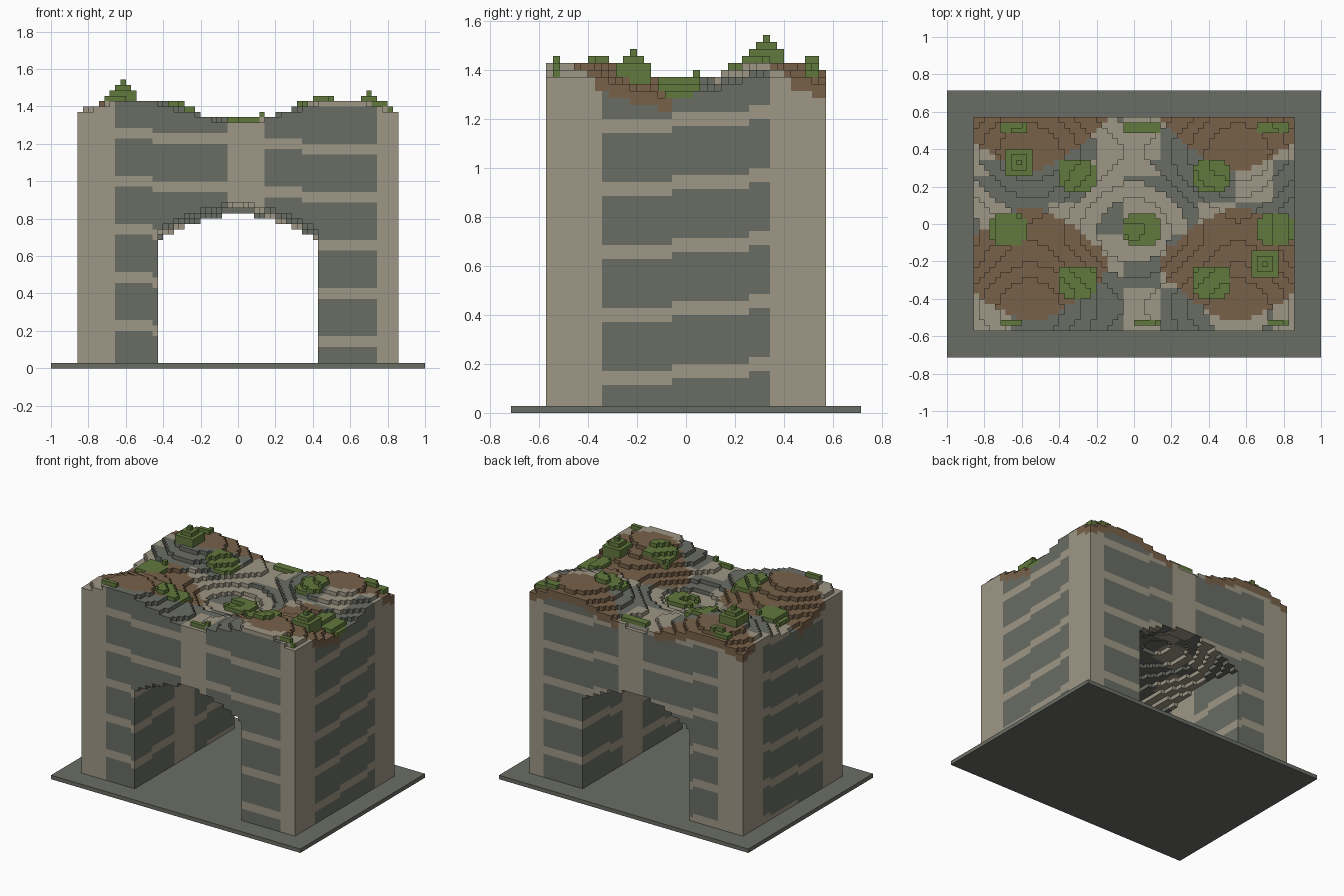
import bpy, bmesh
from math import cos, pi, floor, hypot

if "Cube" in bpy.data.objects:
    bpy.data.objects.remove(bpy.data.objects["Cube"])

V = 1 / 35            # block size
NX, NY = 60, 40       # footprint of the rock in blocks


def material(name, rgb):
    m = bpy.data.materials.new(name)
    lin = [((c / 255 + 0.055) / 1.055) ** 2.4 for c in rgb]
    m.diffuse_color = (*lin, 1)
    m.use_nodes = True
    m.node_tree.nodes["Principled BSDF"].inputs["Base Color"].default_value = m.diffuse_color
    return m


MATS = [material("grey stone", (106, 109, 101)),
        material("tan stone", (158, 151, 134)),
        material("brown soil", (120, 97, 73)),
        material("green leaves", (97, 121, 61))]
GREY, TAN, SOIL, GREEN = range(4)


def centre(i, j):
    return (i + 0.5 - NX / 2) * V, (j + 0.5 - NY / 2) * V


def ground_height(x, y):
    # rolling top: four rounded hills and a central hollow
    return floor(47.4 + 2 * cos(5.66 * (abs(x) - 0.556)) + 1.5 * cos(7.57 * (y - 0.38)))


def ceiling(x, y):
    # underside of the passage, 1 where there is no passage
    if abs(x) > 15 * V:
        return 1
    return floor(24.3 + 5 * cos(pi * x / 0.86) + 1 + cos(7.85 * (y + 0.571)))


def stone(i, j, k):
    # slanted strata and upright tan pillars
    r = NY - 1 - j
    if (i // 7 + r // 8) % 4 == 0 or (k + i // 14 + r // 11) % 9 in (1, 2):
        return TAN
    return GREY


# Rock with a soil cover
rock, top = {}, {}
for i in range(NX):
    for j in range(NY):
        x, y = centre(i, j)
        h = top[i, j] = ground_height(x, y)
        soil = cos(5.66 * (abs(x) - 0.556)) + cos(7.8 * (y + 0.215)) > 0.278
        for k in range(ceiling(x, y), h):
            rock[i, j, k] = SOIL if soil and k >= h - 2 else stone(i, j, k)

# Grass: round patches (x, y) and edge strips (x0, x1, y0, y1)
DISCS = [(-0.305, 0.26), (0.413, 0.26), (-0.67, -0.025), (0.043, -0.025),
         (0.757, -0.025), (-0.3, -0.305), (0.413, -0.305)]
STRIPS = [(-0.715, -0.57, 0.485, 0.545), (-0.06, 0.14, 0.485, 0.545),
          (0.655, 0.83, 0.485, 0.545), (-0.715, -0.6, -0.545, -0.512),
          (0.0, 0.14, -0.545, -0.512), (0.714, 0.825, -0.545, -0.512)]
grass = {}
for (i, j), h in top.items():
    x, y = centre(i, j)
    if (any(hypot(x - a, y - b) < 0.108 and abs(y - b) < 0.09 for a, b in DISCS)
            or any(a < x < b and c < y < d for a, b, c, d in STRIPS)):
        grass[i, j, h] = GREEN

# Stepped shrubs
shrubs = {}
for a, b in ((8, 31), (54, 12)):
    base = top[a, b]
    for i in range(a - 2, a + 3):
        for j in range(b - 2, b + 3):
            d = max(abs(i - a), abs(j - b))
            for k in range(top[i, j], base + (4, 3, 2)[d]):
                shrubs[i, j, k] = GREEN
                grass.pop((i, j, k), None)

solid = set(rock) | set(grass) | set(shrubs)

# Corner offsets of each block side, keyed by its direction
SIDES = {(1, 0, 0): ((1, 0, 0), (1, 1, 0), (1, 1, 1), (1, 0, 1)),
         (-1, 0, 0): ((0, 0, 0), (0, 0, 1), (0, 1, 1), (0, 1, 0)),
         (0, 1, 0): ((0, 1, 0), (0, 1, 1), (1, 1, 1), (1, 1, 0)),
         (0, -1, 0): ((0, 0, 0), (1, 0, 0), (1, 0, 1), (0, 0, 1)),
         (0, 0, 1): ((0, 0, 1), (1, 0, 1), (1, 1, 1), (0, 1, 1)),
         (0, 0, -1): ((0, 0, 0), (0, 1, 0), (1, 1, 0), (1, 0, 0))}


def build(name, blocks):
    """Make one object from the exposed sides of its blocks."""
    verts, faces, mats = {}, [], []
    for (i, j, k), m in blocks.items():
        for (dx, dy, dz), corners in SIDES.items():
            if (i + dx, j + dy, k + dz) in solid or k + dz == 0:
                continue
            faces.append([verts.setdefault((i + a, j + b, k + c), len(verts))
                          for a, b, c in corners])
            mats.append(m)
    mesh = bpy.data.meshes.new(name)
    mesh.from_pydata([((a - NX / 2) * V, (b - NY / 2) * V, c * V) for a, b, c in verts], [], faces)
    for m in MATS:
        mesh.materials.append(m)
    mesh.polygons.foreach_set("material_index", mats)
    mesh.update()
    bpy.context.collection.objects.link(bpy.data.objects.new(name, mesh))


build("rock_arch", rock)
build("grass_patches", grass)
build("shrubs", shrubs)

# Base plate
bpy.ops.mesh.primitive_cube_add(size=1, location=(0, 0, V / 2))
plate = bpy.context.object
plate.name = "base_plate"
plate.scale = (70 * V, 50 * V, V)
plate.data.materials.append(MATS[GREY])
